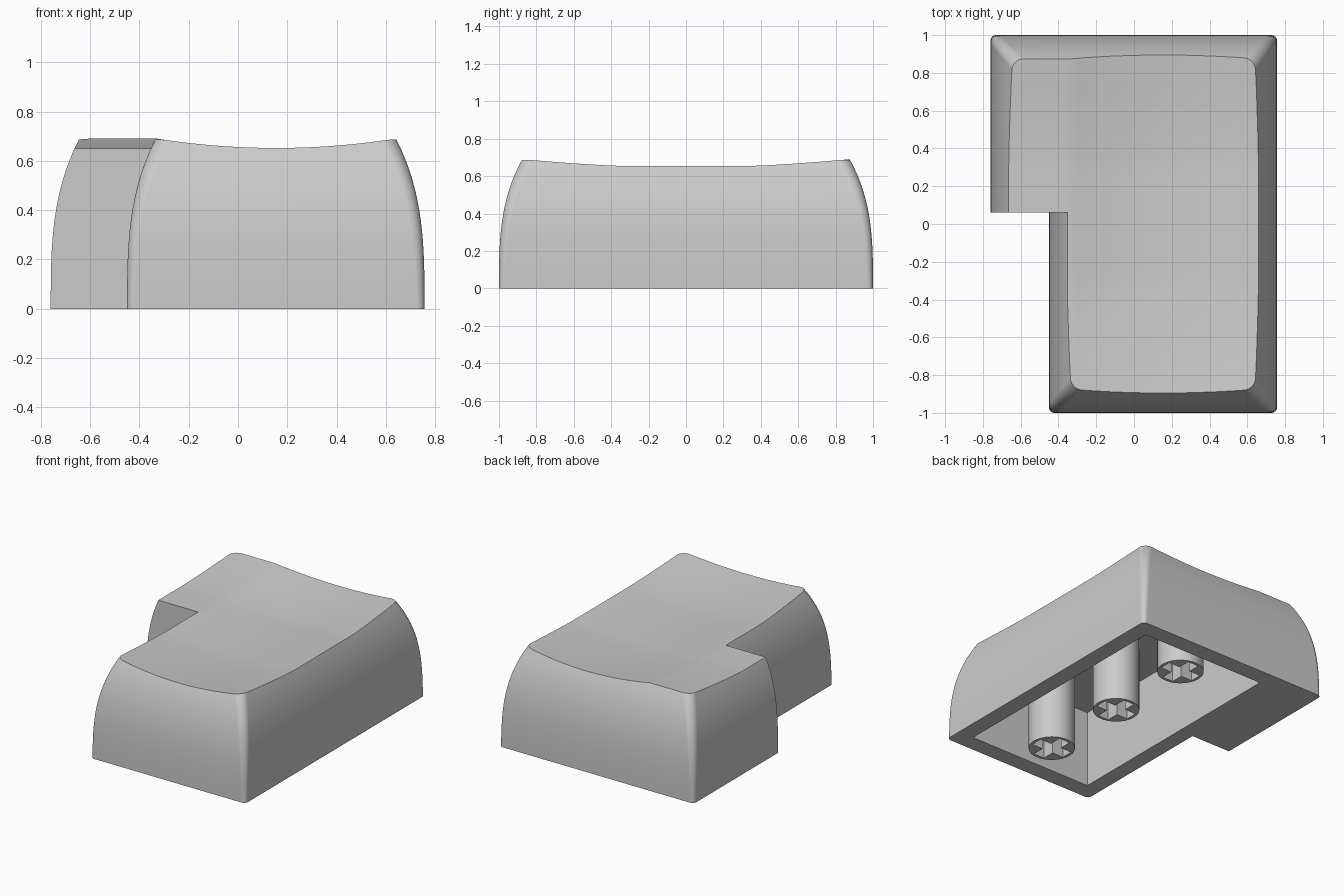
import bpy, bmesh, math

cube = bpy.data.objects.get("Cube")
if cube:
    bpy.data.objects.remove(cube, do_unlink=True)

grey = bpy.data.materials.new("matte grey plastic")
grey.use_nodes = True
grey.diffuse_color = (0.6, 0.6, 0.6, 1)
bsdf = next(n for n in grey.node_tree.nodes if n.type == 'BSDF_PRINCIPLED')
bsdf.inputs["Base Color"].default_value = grey.diffuse_color


def make_object(name, bm):
    bmesh.ops.recalc_face_normals(bm, faces=bm.faces)
    mesh = bpy.data.meshes.new(name)
    bm.to_mesh(mesh)
    bm.free()
    mesh.materials.append(grey)
    obj = bpy.data.objects.new(name, mesh)
    bpy.context.collection.objects.link(obj)
    return obj


def loft(name, rings):
    """Closed solid through rings of 3D points."""
    bm = bmesh.new()
    loops = [[bm.verts.new(p) for p in ring] for ring in rings]
    n = len(loops[0])
    for low, high in zip(loops, loops[1:]):
        for i in range(n):
            j = (i + 1) % n
            bm.faces.new((low[i], low[j], high[j], high[i]))
    bm.faces.new(loops[0])
    bm.faces.new(loops[-1])
    return make_object(name, bm)


def prism(name, outline, z0, z1):
    return loft(name, [[(x, y, z) for x, y in outline] for z in (z0, z1)])


def rectangle(x0, x1, y0, y1):
    return [(x0, y0), (x1, y0), (x1, y1), (x0, y1)]


def select(obj):
    bpy.ops.object.select_all(action='DESELECT')
    obj.select_set(True)
    bpy.context.view_layer.objects.active = obj


def carve(obj, cutter):
    cutter.hide_render = True
    select(obj)
    mod = obj.modifiers.new("carve", 'BOOLEAN')
    mod.operation, mod.solver, mod.object = 'DIFFERENCE', 'EXACT', cutter
    bpy.ops.object.modifier_apply(modifier=mod.name)
    bpy.data.objects.remove(cutter, do_unlink=True)


def finish(obj):
    select(obj)
    bpy.ops.object.shade_smooth_by_angle(angle=math.radians(30))
    obj.modifiers.new("clean shading", 'WEIGHTED_NORMAL').keep_sharp = True


# Stepped outline: each corner has its inset direction (0 = wall stays upright)
CORNERS = [
    (0.757, 1, -1, -1), (-0.76, 1, 1, -1), (-0.76, 0.06, 1, 0),
    (-0.45, 0.06, 1, 0), (-0.45, -1, 1, 1), (0.757, -1, -1, 1),
]


def body_ring(z):
    t = z / 0.69
    lean = t ** 3.1
    radius = 0.03 + 0.03 * t
    ring = []
    for x, y, dx, dy in CORNERS:
        cx, cy = x + 0.116 * lean * dx, y + 0.125 * lean * dy
        if dy == 0:
            ring.append((cx, cy, z))
            continue
        start = math.atan2(-dy, -dx) - math.pi / 4
        for i in range(9):
            a = start + i * math.pi / 16
            ring.append((cx + radius * (dx + math.cos(a)),
                         cy + radius * (dy + math.sin(a)), z))
    return ring


body = loft("keycap_body", [body_ring(0.04 * i) for i in range(20)])

# Scooped top, level across the side tab
bm = bmesh.new()
bmesh.ops.create_grid(bm, x_segments=60, y_segments=44, size=1)
for v in bm.verts:
    x, y = v.co.x * 0.9, v.co.y * 1.1
    u = max(-1, (x - 0.155) / 0.485)
    w = max(0, (abs(y) - 0.3) / 0.57)
    v.co = (x, y, 0.61 + 0.04 * u * u + 0.04 * w ** 1.4)
lid = bmesh.ops.extrude_face_region(bm, geom=bm.faces[:], use_keep_orig=True)
for v in lid["geom"]:
    if isinstance(v, bmesh.types.BMVert):
        v.co.z = 1
carve(body, make_object("dish_cutter", bm))

# Rectangular hollow under the main part; the tab stays solid
carve(body, prism("hollow_cutter", rectangle(-0.338, 0.638, -0.878, 0.878), -0.1, 0.55))
finish(body)

# Three switch stems with cross sockets
STEM_X, LONG, THIN = 0.153, 0.13, 0.042
for name, y in (("front", -0.655), ("middle", 0), ("back", 0.655)):
    circle = [(STEM_X + 0.152 * math.cos(i * math.pi / 24),
               y + 0.152 * math.sin(i * math.pi / 24)) for i in range(48)]
    stem = prism(name + "_stem", circle, 0, 0.555)
    cross = []
    for k in range(4):
        c, s = round(math.cos(k * math.pi / 2)), round(math.sin(k * math.pi / 2))
        for px, py in ((LONG, -THIN), (LONG, THIN), (THIN, THIN)):
            cross.append((STEM_X + c * px - s * py, y + s * px + c * py))
    carve(stem, prism("socket_cutter", cross, -0.1, 0.2))
    finish(stem)
